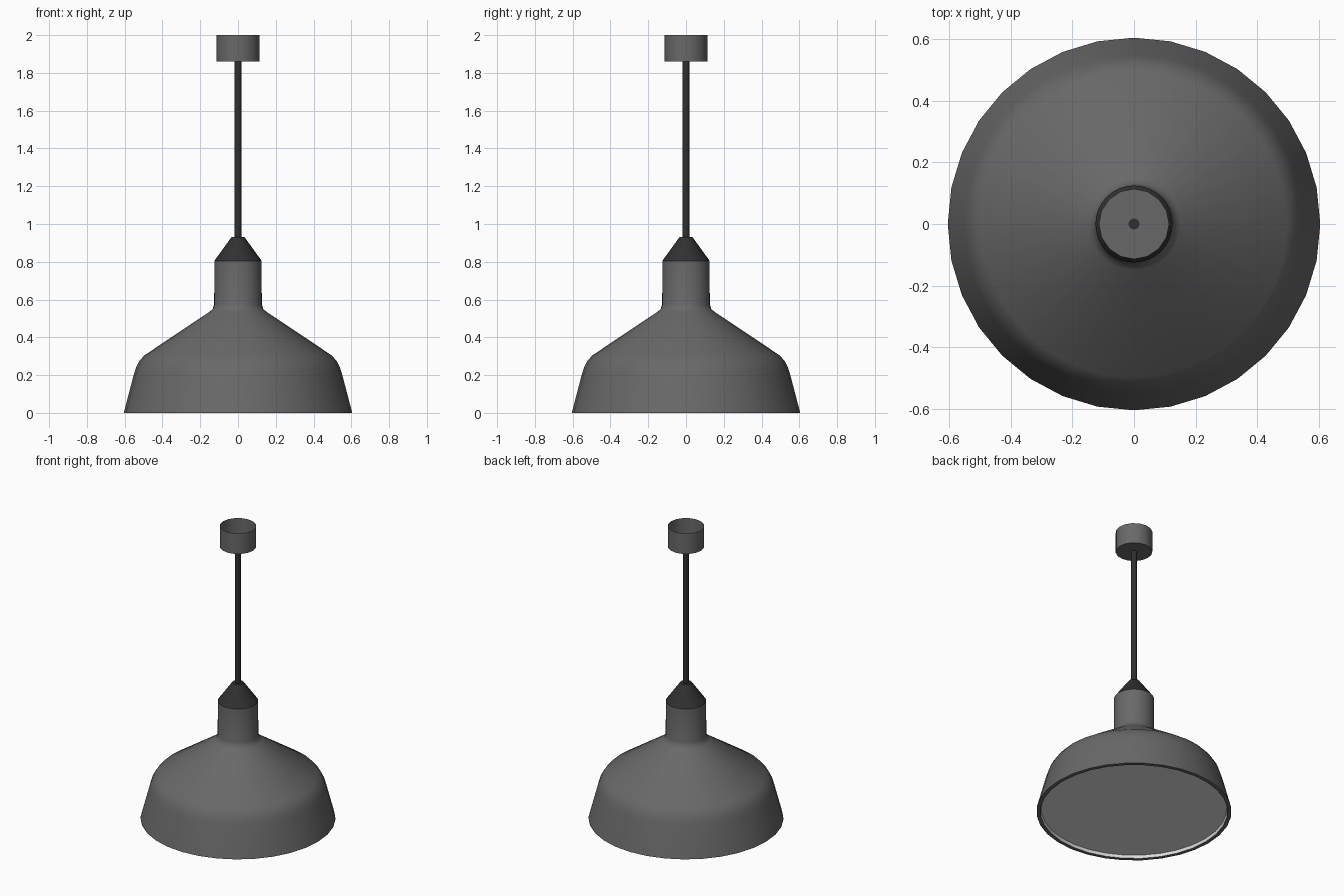
import bpy, bmesh
from math import cos, sin, tau, radians

cube = bpy.data.objects.get("Cube")
if cube:
    bpy.data.objects.remove(cube, do_unlink=True)


def material(name, rgb):
    m = bpy.data.materials.new(name)
    m.use_nodes = True
    m.diffuse_color = (*rgb, 1)
    m.node_tree.nodes["Principled BSDF"].inputs["Base Color"].default_value = (*rgb, 1)
    return m


grey = material("grey_enamel", (0.14, 0.14, 0.14))
black = material("black_plastic", (0.03, 0.03, 0.03))
white = material("white_diffuser", (0.75, 0.75, 0.75))


def lathe(name, profile, sides, mat, cap_start=False, cap_end=False):
    """Turn a (radius, height) profile around the z axis."""
    bm = bmesh.new()
    rings = [[bm.verts.new((r * cos(tau * i / sides), r * sin(tau * i / sides), z))
              for i in range(sides)] for r, z in profile]
    for a, b in zip(rings, rings[1:]):
        for i in range(sides):
            j = (i + 1) % sides
            bm.faces.new((a[i], a[j], b[j], b[i]))
    if cap_start:
        bm.faces.new(rings[0][::-1])
    if cap_end:
        bm.faces.new(rings[-1])
    mesh = bpy.data.meshes.new(name)
    bm.to_mesh(mesh)
    bm.free()
    mesh.materials.append(mat)
    obj = bpy.data.objects.new(name, mesh)
    bpy.context.collection.objects.link(obj)
    bpy.ops.object.select_all(action="DESELECT")
    obj.select_set(True)
    bpy.context.view_layer.objects.active = obj
    bpy.ops.object.shade_smooth_by_angle(angle=radians(35))
    return obj


# Bell shade with rim lip, rounded shoulder and neck
lathe("shade", [(0.58, 0), (0.605, 0), (0.551, 0.205), (0.54, 0.24), (0.524, 0.272),
                (0.498, 0.303), (0.15, 0.536), (0.134, 0.55), (0.126, 0.575),
                (0.125, 0.805)], 32, grey)

# Light inner wall and diffuser disc, set slightly into the rim
lathe("diffuser", [(0.575, 0.02), (0.58, 0)], 32, white, cap_start=True)

# Tapered collar, hanging rod and open ceiling cup
lathe("collar", [(0.125, 0.805), (0.035, 0.93)], 32, black, True, True)
lathe("rod", [(0.018, 0.92), (0.018, 1.86)], 16, black, True, True)
lathe("ceiling_cup", [(0.114, 1.86), (0.114, 2.0)], 16, grey, cap_start=True)
